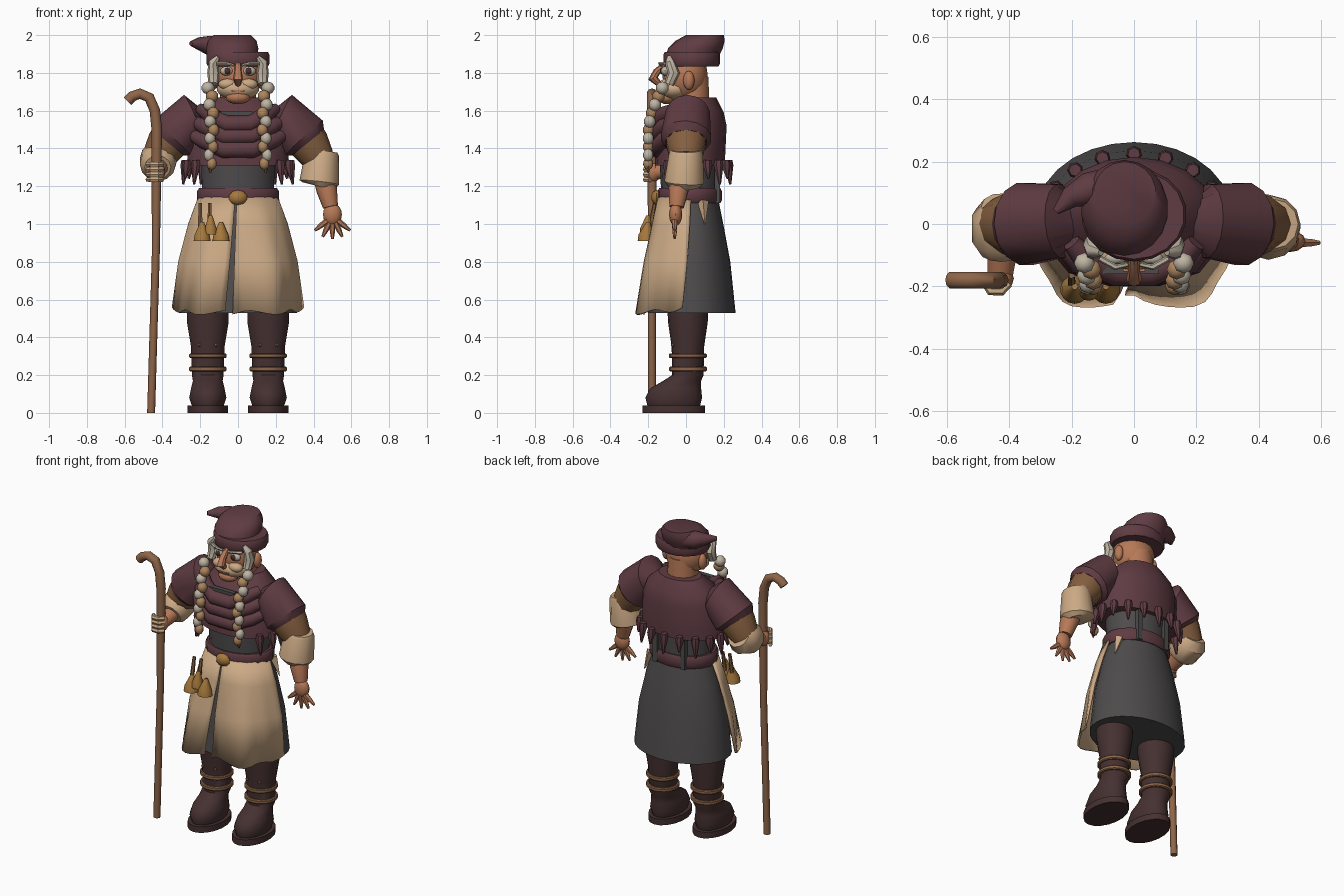
import bpy, bmesh, math
from mathutils import Vector

cube = bpy.data.objects.get("Cube")
if cube:
    bpy.data.objects.remove(cube, do_unlink=True)

COLOURS = {
    "maroon": (.115, .045, .055), "dark_leather": (.06, .03, .03),
    "tan": (.6, .4, .235), "skin": (.47, .19, .095),
    "brown_cloth": (.235, .115, .05), "grey_cloth": (.075, .07, .07),
    "wood": (.27, .13, .065), "gold": (.38, .19, .045),
    "hair": (.52, .46, .37), "light_brown": (.42, .235, .11)}
MATERIALS = {}
for colour_name, rgb in COLOURS.items():
    material = bpy.data.materials.new(colour_name)
    material.use_nodes = True
    material.diffuse_color = (*rgb, 1)
    material.node_tree.nodes["Principled BSDF"].inputs["Base Color"].default_value = (*rgb, 1)
    MATERIALS[colour_name] = material
made = []


def finish(name, bm, colour):
    bmesh.ops.recalc_face_normals(bm, faces=bm.faces)
    mesh = bpy.data.meshes.new(name)
    bm.to_mesh(mesh)
    bm.free()
    mesh.materials.append(MATERIALS[colour])
    part = bpy.data.objects.new(name, mesh)
    bpy.context.collection.objects.link(part)
    made.append(part)
    return part


def bridge_rings(name, rings, colour, closed=True):
    """Bridge rings of points; closed rings get end caps."""
    bm = bmesh.new()
    verts = [[bm.verts.new(point) for point in ring] for ring in rings]
    count = len(verts[0])
    for lower, upper in zip(verts, verts[1:]):
        for i in range(count if closed else count - 1):
            j = (i + 1) % count
            bm.faces.new((lower[i], lower[j], upper[j], upper[i]))
    if closed:
        bm.faces.new(verts[0])
        bm.faces.new(verts[-1])
    return finish(name, bm, colour)


def circle(sides):
    return [2 * math.pi * i / sides for i in range(sides)]


def loft(name, x, rings, colour, sides=18):
    """Stack of level ellipses at one x: (centre y, z, x radius, y radius)."""
    return bridge_rings(name, [[(x + rx * math.sin(a), cy - ry * math.cos(a), z) for a in circle(sides)]
                               for cy, z, rx, ry in rings], colour)


def band(name, x, y, z, rx, ry, height, colour):
    """Upright elliptical band with softened rims."""
    rings = [(y, z + height * level, rx * grow, ry * grow)
             for level, grow in ((0, .95), (.2, 1), (.8, 1), (1, .95))]
    return loft(name, x, rings, colour)


def tube(name, path, colour, sides=10):
    """Tapered tube through (x, y, z, radius) stations."""
    points = [Vector(station[:3]) for station in path]
    span = points[-1] - points[0]
    reference = Vector((0, 0, 0))
    reference[min((1, 0, 2), key=lambda axis: abs(span[axis]))] = 1
    rings = []
    for i, point in enumerate(points):
        ahead, behind = points[min(i + 1, len(points) - 1)], points[max(i - 1, 0)]
        tangent = (ahead - behind).normalized()
        across = reference.cross(tangent).normalized()
        upward = tangent.cross(across)
        radius = path[i][3]
        rings.append([point + radius * (across * math.cos(a) + upward * math.sin(a)) for a in circle(sides)])
    return bridge_rings(name, rings, colour)


def ball(name, location, size, colour, segments=12):
    bm = bmesh.new()
    bmesh.ops.create_uvsphere(bm, u_segments=segments, v_segments=segments * 2 // 3, radius=1)
    bmesh.ops.scale(bm, vec=size, verts=bm.verts)
    bmesh.ops.translate(bm, vec=location, verts=bm.verts)
    return finish(name, bm, colour)


def box(name, location, size, colour):
    bm = bmesh.new()
    bmesh.ops.create_cube(bm, size=1)
    bmesh.ops.scale(bm, vec=size, verts=bm.verts)
    bmesh.ops.translate(bm, vec=location, verts=bm.verts)
    return finish(name, bm, colour)


def flip(path, side):
    return [(side * x, *rest) for x, *rest in path]


# Skirt: grey underskirt with two folded apron panels over it
SKIRT = [(1.14, .2, .15), (1, .25, .18), (.8, .3, .22), (.53, .33, .25)]
loft("underskirt", 0, [(.03, z, rx * .95, ry * .93) for z, rx, ry in SKIRT], "grey_cloth", 28)


def apron_panel(name, side, inner, drift):
    rings = []
    for z, rx, ry in SKIRT:
        drop = (SKIRT[0][0] - z) / .6
        start, end = inner + drift * drop, math.radians(96 - 12 * drop)
        ring = []
        for i in range(17):
            t = i / 16
            a = start + (end - start) * t
            fold = .18 * max(0, math.sin(3 * a)) ** 1.5 - .1 * max(0, 1 - abs(a) * 3)
            flare = 1.03 + drop * (fold + .02 * math.sin(14 * a))
            hem = drop ** 6 * (.01 * math.sin(9 * a) + .02 * t ** 3)
            ring.append((side * rx * flare * math.sin(a), .01 - ry * flare * math.cos(a), z + hem))
        rings.append(ring)
    panel = bridge_rings(name, rings, "tan", closed=False)
    thickness = panel.modifiers.new("thickness", "SOLIDIFY")
    thickness.thickness, thickness.offset = .012, 0


apron_panel("apron_left", 1, -.03, -.06)
apron_panel("apron_right", -1, .07, .12)
tube("cloth_tip", [(.19, .09, 1.12, .03), (.23, .1, 1, .003)], "tan", 4)

# Waist, belt and buckle
loft("waist", 0, [(.02, 1.12, .19, .15), (.02, 1.36, .2, .16)], "grey_cloth")
band("belt", 0, .02, 1.11, .22, .17, .08, "maroon")
ball("buckle", (0, -.155, 1.14), (.05, .03, .04), "gold", 8)
for side in (-1, 1):
    box("back_strap", (side * .1, .165, 1.21), (.03, .03, .2), "grey_cloth")

# Hanging tools on the right hip
for x, z, width in ((-.19, .91, .046), (-.145, .945, .036), (-.09, .91, .046)):
    tube("pouch", [(x, -.21, z, width), (x, -.21, z + .03, width * .9), (x, -.2, z + .1, .01)], "gold", 14)
for x in (-.2, -.15):
    tube("tool_handle", [(x, -.19, .98, .014), (x, -.165, 1.11, .01)], "brown_cloth", 6)

# Mantle, chest folds and fringe
loft("mantle", 0, [(.02, 1.31, .275, .185), (.03, 1.52, .26, .185), (.04, 1.59, .23, .16),
                   (.06, 1.67, .14, .1)], "maroon")
for z, width in ((1.61, .2), (1.545, .235), (1.475, .25)):
    half = [(1, -.06, 0, .03), (.75, -.12, -.03, .043), (.3, -.155, -.08, .046)]
    left = [(width * x, y, z + drop, radius) for x, y, drop, radius in half]
    tube("chest_fold", flip(left, -1) + left[::-1], "maroon")
box("collar_trim", (-.01, -.145, 1.585), (.18, .03, .02), "grey_cloth")
for i, a in enumerate(circle(17)):
    a += math.pi / 17
    if math.cos(a) < .75:
        x, y = .28 * math.sin(a), .025 - .2 * math.cos(a)
        tip = 1.21 + .03 * (i % 2)
        tube("fringe", [(x, y, 1.34, .02), (x, y, 1.31, .026), (x * 1.04, y * 1.04, tip, .006)], "maroon", 7)

# Legs, boots and shoulders, mirrored
for side, word in ((-1, "right"), (1, "left")):
    x = side * .16
    loft(word + "_sole", x, [(-.065, z, .108, .165) for z in (0, .04)], "dark_leather")
    loft(word + "_boot", x, [(-.065, .04, .086, .14), (-.065, .08, .1, .15), (-.055, .13, .09, .135),
                             (-.02, .17, .08, .1), (.01, .2, .085, .083), (.01, .35, .09, .086),
                             (.01, .48, .112, .105), (.01, .58, .112, .11)], "dark_leather")
    for z in (.22, .29):
        band(word + "_boot_tie", x, .01, z, .1, .1, .025, "wood")
    for offset in (-.045, .045):
        ball(word + "_stud", (x + offset, -.07, .36), (.01, .01, .01), "wood", 6)
    tube(word + "_shoulder", flip([(.19, .01, 1.53, .06), (.235, .01, 1.575, .12), (.35, 0, 1.455, .135),
                                   (.37, 0, 1.43, .11)], side), "maroon", 14)
    tube(word + "_sleeve", flip([(.32, 0, 1.5, .115), (.38, 0, 1.42, .107), (.43, 0, 1.34, .085)], side),
         "brown_cloth")

# Left arm with open hand
tube("left_cuff", [(.447, 0, 1.39, .08), (.444, 0, 1.37, .09), (.43, -.01, 1.22, .105),
                   (.425, -.01, 1.2, .085)], "tan", 12)
tube("left_forearm", [(.45, -.02, 1.26, .055), (.47, -.04, 1.18, .055), (.49, -.05, 1.09, .04)], "skin")
ball("left_hand", (.5, -.055, 1.05), (.05, .035, .06), "skin")
for k in range(5):
    spread = (k - 2) * .45
    tube("left_finger", [(.5 + reach * math.sin(spread), -.06, 1.04 - reach * math.cos(spread), radius)
                         for reach, radius in ((.02, .017), (.08, .014), (.12, .007))], "skin", 6)

# Right arm gripping the staff
tube("right_cuff", [(-.415, .05, 1.37, .075), (-.42, .02, 1.345, .1), (-.425, -.06, 1.315, .095),
                    (-.425, -.09, 1.3, .07)], "tan", 12)
tube("right_forearm", [(-.42, -.05, 1.31, .055), (-.43, -.18, 1.27, .04)], "skin")
ball("right_hand", (-.43, -.175, 1.275), (.045, .04, .055), "skin")
for k in range(4):
    z = 1.235 + k * .027
    tube("right_finger", [(-.4, -.19, z, .013), (-.425, -.215, z, .015), (-.46, -.215, z, .015),
                          (-.48, -.185, z, .012)], "tan", 6)

# Crooked staff
SHAFT = [(-.46, 0), (-.435, .85), (-.43, 1.5), (-.44, 1.6)]
HOOK = [(-.47, 1.67), (-.52, 1.69), (-.56, 1.675), (-.585, 1.65)]
tube("staff", [(x, -.18, z, .021 if z < 1.4 else .028) for x, z in SHAFT + HOOK], "wood")

# Head and face
tube("neck", [(0, .03, 1.58, .1), (0, .03, 1.78, .09)], "skin", 14)
ball("head", (0, -.005, 1.785), (.13, .12, .14), "skin", 16)
ball("beard", (0, -.06, 1.715), (.115, .09, .06), "tan", 14)
ball("chin", (0, -.1, 1.67), (.065, .05, .036), "skin")
tube("nose", [(0, -.11, 1.845, .016), (0, -.155, 1.805, .02), (0, -.175, 1.77, .026), (0, -.14, 1.74, .016)],
     "skin", 8)
box("mouth", (0, -.147, 1.706), (.07, .01, .007), "skin")
for side in (-1, 1):
    ball("cheek", (side * .055, -.105, 1.74), (.05, .035, .03), "tan")
    ball("eye", (side * .06, -.11, 1.81), (.034, .022, .025), "hair")
    ball("pupil", (side * .056, -.128, 1.81), (.018, .01, .018), "dark_leather", 8)
    ball("ear", (side * .13, .015, 1.76), (.025, .03, .05), "skin")
    tube("eyebrow", flip([(.02, -.13, 1.84, .007), (.06, -.138, 1.85, .01), (.11, -.11, 1.85, .01)], side),
         "hair", 6)
    tube("side_lock", flip([(.105, -.09, 1.885, .012), (.13, -.085, 1.855, .026), (.13, -.065, 1.8, .033),
                            (.13, -.09, 1.74, .026)], side), "hair", 8)
    # Beaded braid hanging down the chest
    for i in range(10):
        t = i / 9
        sway = .15 - .012 * math.sin(t * 3) + .009 * (-1) ** i
        forward = .125 + .075 * math.sin(min(1, t * 1.6) * math.pi / 2)
        width = .035 - .008 * t
        ball("braid_bead", (side * sway, -forward, 1.72 - .4 * t), (width, width, .034),
             "light_brown" if i % 2 else "hair", 8)
    tube("braid_tip", flip([(.147, -.2, 1.31, .018), (.147, -.2, 1.27, .004)], side), "brown_cloth", 6)

# Floppy cap
band("cap_brim", 0, .03, 1.835, .17, .15, .075, "maroon")
loft("cap", -.03, [(.03, 1.88, .135, .14), (.05, 1.93, .14, .145), (.075, 1.97, .13, .13), (.1, 2, .1, .1)],
     "maroon")
tube("cap_tip", [(-.08, .12, 1.94, .06), (-.15, .11, 1.945, .054), (-.205, .085, 1.955, .035),
                 (-.25, .04, 1.955, .012)], "maroon")

# Smooth shading with crisp edges
bpy.ops.object.select_all(action="DESELECT")
for part in made:
    part.select_set(True)
bpy.context.view_layer.objects.active = made[0]
bpy.ops.object.shade_smooth_by_angle(angle=math.radians(40))
